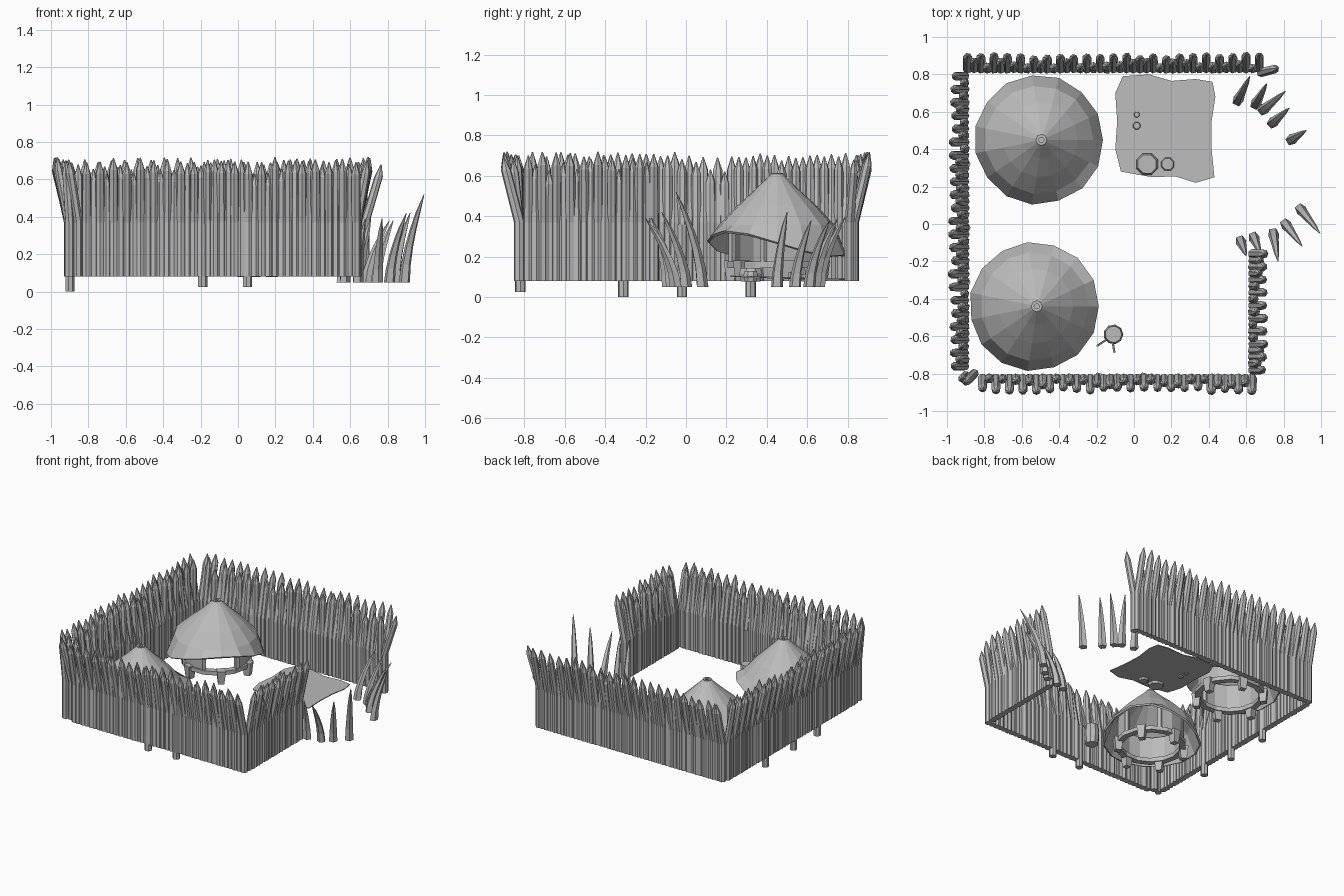
import bpy, bmesh, math, random
from mathutils import Vector

if "Cube" in bpy.data.objects:
    bpy.data.objects.remove(bpy.data.objects["Cube"])
random.seed(4)

# The whole model is one plain grey
GREY = bpy.data.materials.new("plain grey")
GREY.diffuse_color = (0.5, 0.5, 0.5, 1)
GREY.use_nodes = True
GREY.node_tree.nodes["Principled BSDF"].inputs["Base Color"].default_value = GREY.diffuse_color


def finish(name, bm, recalc=True):
    if recalc:
        bmesh.ops.recalc_face_normals(bm, faces=bm.faces)
    me = bpy.data.meshes.new(name)
    bm.to_mesh(me)
    bm.free()
    me.materials.append(GREY)
    ob = bpy.data.objects.new(name, me)
    bpy.context.collection.objects.link(ob)
    return ob


def tube(bm, sections, n, turn=0.0):
    """Loft level n-sided rings through (x, y, z, radius) sections."""
    rings = []
    for x, y, z, r in sections:
        rings.append([bm.verts.new((x + r * math.cos(turn + math.tau * i / n),
                                    y + r * math.sin(turn + math.tau * i / n), z)) for i in range(n)])
    for a, b in zip(rings, rings[1:]):
        for i in range(n):
            j = (i + 1) % n
            bm.faces.new((a[i], a[j], b[j], b[i]))
    bm.faces.new(rings[0][::-1])
    bm.faces.new(rings[-1])


def stake(bm, x, y, out, lean, top, base=0.08):
    """Straight below, kinked outward above the middle, with a sharpened tip."""
    def at(f):
        return x + out[0] * lean * f, y + out[1] * lean * f
    r = random.uniform(0.024, 0.027)
    tube(bm, [(x, y, base, r), (x, y, 0.37, r), (*at(0.85), top - 0.065, r * 0.95),
              (*at(1), top, 0.003)], 7, random.random())


def wall(name, start, end, out, count):
    bm = bmesh.new()
    a, b = Vector(start), Vector(end)
    for i in range(count):
        p = a.lerp(b, i / (count - 1))
        outer = i % 2 == 0
        lean = random.uniform(0.055, 0.078) if outer else random.uniform(0.0, 0.045)
        top = random.uniform(0.69, 0.72) if outer else random.uniform(0.62, 0.71)
        stake(bm, p.x, p.y, out, lean, top)
    finish(name, bm)


# Palisade walls
wall("front_palisade", (-0.81, -0.825), (0.63, -0.825), (0, -1), 41)
wall("back_palisade", (-0.89, 0.83), (0.67, 0.83), (0, 1), 45)
wall("left_palisade", (-0.905, -0.76), (-0.905, 0.79), (-1, 0), 45)
wall("right_palisade", (0.635, -0.78), (0.635, -0.16), (1, 0), 19)

# Corner stakes and the posts set deeper in the ground
bm = bmesh.new()
stake(bm, -0.855, -0.80, (-0.8, -0.8), 0.06, 0.70)
stake(bm, -0.90, -0.81, (-0.7, -0.6), 0.03, 0.70)
stake(bm, 0.68, 0.81, (1, 0.25), 0.085, 0.68)
finish("corner_stakes", bm)
bm = bmesh.new()
for x, y, z in [(-0.90, -0.31, 0), (-0.90, -0.02, 0), (-0.90, 0.32, 0),
                (-0.19, -0.82, 0.025), (0.05, -0.82, 0.025)]:
    tube(bm, [(x, y, z, 0.026), (x, y, 0.36, 0.026)], 7)
finish("deep_posts", bm)

# Curved tusks flanking the gate: base xy, tip xy, tip height
tusks = [(0.57, -0.09, 0.60, -0.17, 0.38), (0.64, -0.07, 0.68, -0.17, 0.39),
         (0.745, -0.05, 0.77, -0.20, 0.39), (0.81, 0.00, 0.90, -0.12, 0.42),
         (0.89, 0.08, 0.995, -0.05, 0.52), (0.555, 0.66, 0.62, 0.79, 0.40),
         (0.65, 0.64, 0.71, 0.75, 0.39), (0.69, 0.61, 0.81, 0.71, 0.38),
         (0.74, 0.54, 0.83, 0.62, 0.38), (0.84, 0.45, 0.92, 0.50, 0.42)]
bm = bmesh.new()
for bx, by, tx, ty, h in tusks:
    secs = []
    for k in range(6):
        t = k / 5
        f = t ** 1.6
        secs.append((bx + (tx - bx) * f, by + (ty - by) * f,
                     0.05 + (h - 0.05) * t, 0.029 * (1 - t) ** 0.6 + 0.002))
    tube(bm, secs, 5, math.atan2(ty - by, tx - bx))
finish("gate_tusks", bm)


def ring_band(bm, c, r0, r1, z0, z1, a0, a1, n):
    """Solid curved band between two radii and two angles, closed if it goes all round."""
    closed = a1 - a0 > math.tau - 0.01
    rows = []
    for i in range(n if closed else n + 1):
        a = a0 + (a1 - a0) * i / n
        rows.append([bm.verts.new((c[0] + r * math.cos(a), c[1] + r * math.sin(a), z))
                     for r, z in ((r0, z0), (r1, z0), (r1, z1), (r0, z1))])
    for p, q in zip(rows, rows[1:] + rows[:1] if closed else rows[1:]):
        for k in range(4):
            bm.faces.new((p[k], p[(k + 1) % 4], q[(k + 1) % 4], q[k]))
    if not closed:
        bm.faces.new(rows[0])
        bm.faces.new(rows[-1])


def hut(name, cx, cy, door, top):
    # Straw roof with its eave lifted over the doorway and set back a little
    n = 15
    bm = bmesh.new()
    rows = []
    for r, z in [(0.028, 0.61), (0.10, 0.54), (0.20, 0.45), (0.29, 0.355), (0.345, 0.205)]:
        row = []
        back = 0.014 * max(0, r - 0.1) / 0.25
        for i in range(n):
            a = math.tau * i / n
            lift = 0.12 * max(0, math.cos(a - door)) ** 1.4 if r > 0.3 else 0
            wob = random.uniform(-0.004, 0.004) if r > 0.25 else 0
            row.append(bm.verts.new((cx + (r + wob) * math.cos(a) - back,
                                     cy + (r + wob) * math.sin(a),
                                     z + lift + wob + top)))
        rows.append(row)
    for a, b in zip(rows, rows[1:]):
        for i in range(n):
            j = (i + 1) % n
            bm.faces.new((b[i], b[j], a[j], a[i]))
    roof = finish(name + "_roof", bm, False)
    s = roof.modifiers.new("thickness", "SOLIDIFY")
    s.thickness = 0.014
    # Smoke-hole collar with a closed middle
    bm = bmesh.new()
    ring_band(bm, (cx, cy), 0.014, 0.030, 0.58 + top, 0.615 + top, 0, math.tau, 8)
    tube(bm, [(cx, cy, 0.575 + top, 0.02), (cx, cy, 0.59 + top, 0.02)], 8)
    finish(name + "_smoke_hole", bm)
    # Round wall, open at the door
    bm = bmesh.new()
    ring_band(bm, (cx, cy), 0.22, 0.235, 0.15, 0.365 + top, door + 0.55, door + math.tau - 0.55, 13)
    finish(name + "_wall", bm)
    # Floor ring, tapered legs and door posts
    bm = bmesh.new()
    ring_band(bm, (cx, cy), 0.205, 0.25, 0.145, 0.175, 0, math.tau, 14)
    for i in range(6):
        a = door + math.tau * i / 6
        x, y = cx + 0.235 * math.cos(a), cy + 0.235 * math.sin(a)
        tube(bm, [(x, y, 0.08, 0.03), (x, y, 0.18, 0.044)], 4, a + math.pi / 4)
    for sgn in (-1, 1):
        a = door + sgn * 0.55
        x, y = cx + 0.225 * math.cos(a), cy + 0.225 * math.sin(a)
        tube(bm, [(x, y, 0.15, 0.02), (x, y, 0.37 + top, 0.02)], 5)
    finish(name + "_frame", bm)


hut("back_hut", -0.495, 0.45, math.radians(-48), 0)
hut("front_hut", -0.52, -0.44, math.radians(35), -0.02)

# Hide rug with a ragged outline, its front edge raised
outline = [(-0.07, 0.28), (0.10, 0.25), (0.22, 0.255), (0.33, 0.22), (0.43, 0.25), (0.415, 0.40),
           (0.415, 0.55), (0.435, 0.68), (0.42, 0.76), (0.33, 0.775), (0.20, 0.765), (0.08, 0.80),
           (-0.06, 0.79), (-0.10, 0.70), (-0.09, 0.55), (-0.10, 0.40)]
bm = bmesh.new()
f = bm.faces.new([bm.verts.new((x, y, 0.085 + 0.04 * max(0, 0.6 - y))) for x, y in outline])
g = bmesh.ops.extrude_face_region(bm, geom=[f])
bmesh.ops.translate(bm, vec=(0, 0, 0.006), verts=[v for v in g["geom"] if isinstance(v, bmesh.types.BMVert)])
finish("hide_rug", bm)

# Baskets and cups on the rug
bm = bmesh.new()
for x, y, r, h, n in [(0.07, 0.32, 0.062, 0.06, 8), (0.18, 0.32, 0.038, 0.045, 8),
                      (0.015, 0.525, 0.021, 0.04, 8), (0.015, 0.585, 0.016, 0.03, 8)]:
    tube(bm, [(x, y, 0.078, r * 0.85), (x, y, 0.08 + h * 0.6, r), (x, y, 0.085 + h, r * 0.85)], n, 0.39)
finish("baskets", bm)

# Barrel with two sticks leaning out of it
bm = bmesh.new()
tube(bm, [(-0.11, -0.59, 0.08, 0.045), (-0.11, -0.59, 0.16, 0.053), (-0.11, -0.59, 0.23, 0.045)], 9)
finish("barrel", bm)
bm = bmesh.new()
for tx, ty in [(-0.195, -0.65), (-0.105, -0.685)]:
    tube(bm, [(-0.12, -0.60, 0.16, 0.006), (tx, ty, 0.28, 0.006)], 5)
finish("barrel_sticks", bm)
